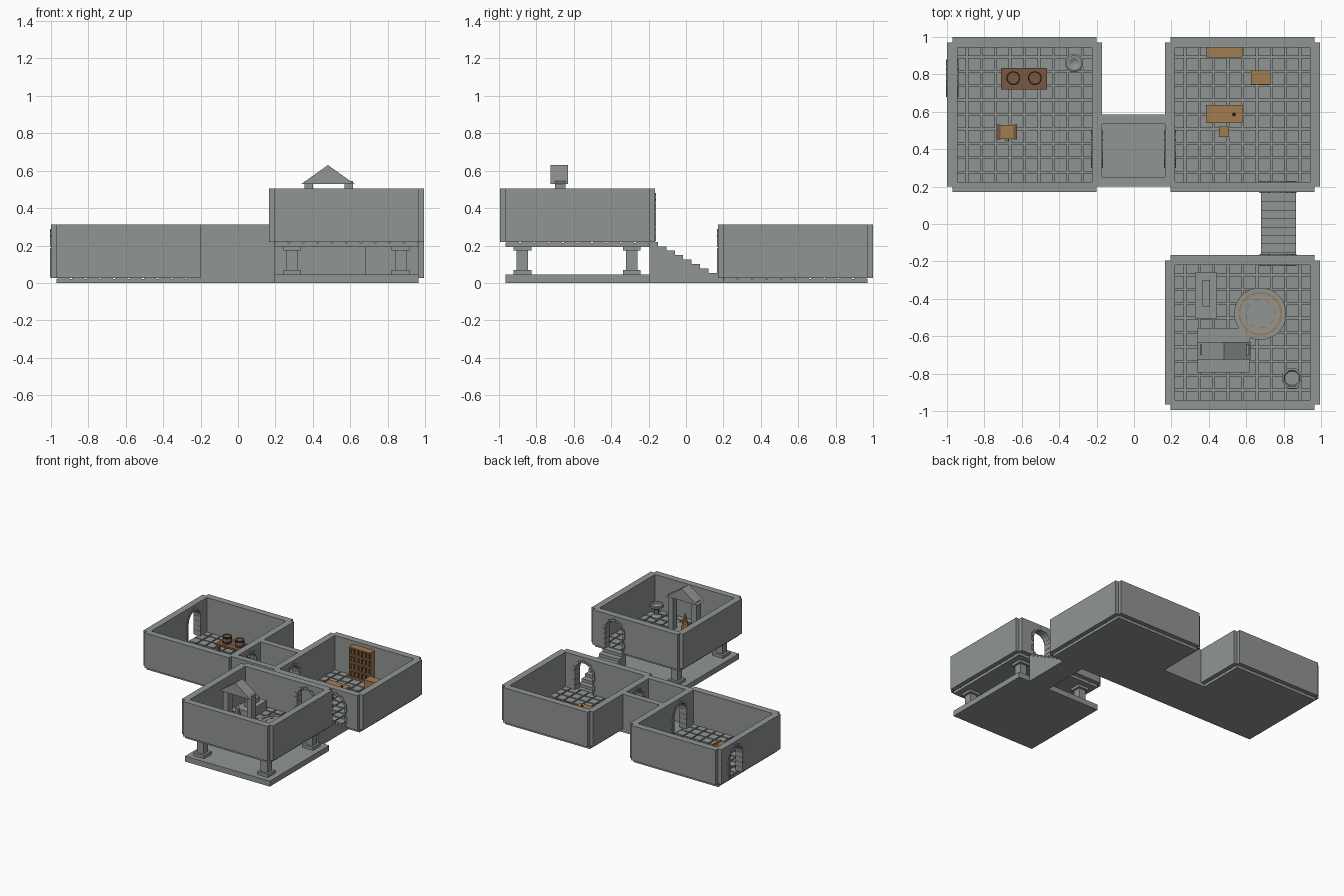
import bpy, bmesh
from math import sin, cos, pi
from mathutils import Matrix, Vector

if "Cube" in bpy.data.objects:
    bpy.data.objects.remove(bpy.data.objects["Cube"])


def material(name, rgb):
    m = bpy.data.materials.new(name)
    m.use_nodes = True
    m.diffuse_color = (*rgb, 1)
    m.node_tree.nodes["Principled BSDF"].inputs["Base Color"].default_value = (*rgb, 1)
    return m


STONE = material("grey stone", (0.28, 0.3, 0.29))
WOOD = material("light wood", (0.36, 0.2, 0.08))
DARK = material("dark wood", (0.19, 0.095, 0.05))
IRON = material("dark iron", (0.04, 0.04, 0.04))


def finish(bm, name, mat):
    bmesh.ops.recalc_face_normals(bm, faces=bm.faces[:])
    me = bpy.data.meshes.new(name)
    bm.to_mesh(me)
    bm.free()
    me.materials.append(mat)
    ob = bpy.data.objects.new(name, me)
    bpy.context.collection.objects.link(ob)
    return ob


def add_box(bm, x0, x1, y0, y1, z0, z1):
    m = Matrix.Translation(((x0 + x1) / 2, (y0 + y1) / 2, (z0 + z1) / 2))
    bmesh.ops.create_cube(bm, size=1, matrix=m @ Matrix.Diagonal((x1 - x0, y1 - y0, z1 - z0, 1)))


def boxes(name, mat, *dims):
    bm = bmesh.new()
    for d in dims:
        add_box(bm, *d)
    return finish(bm, name, mat)


def add_prism(bm, pts, offset):
    low = [bm.verts.new(p) for p in pts]
    high = [bm.verts.new(Vector(p) + Vector(offset)) for p in pts]
    n = len(pts)
    bm.faces.new(low)
    bm.faces.new(high[::-1])
    for i in range(n):
        bm.faces.new((low[i], low[(i + 1) % n], high[(i + 1) % n], high[i]))


def lathe(name, mat, x, y, profile, sides=16):
    """Turn a (radius, z) profile about a vertical axis."""
    bm = bmesh.new()
    rings = [[bm.verts.new((x + r * cos(2 * pi * (i + .5) / sides), y + r * sin(2 * pi * (i + .5) / sides), z))
              for i in range(sides)] for r, z in profile]
    for a, b in zip(rings, rings[1:]):
        for i in range(sides):
            j = (i + 1) % sides
            bm.faces.new((a[i], a[j], b[j], b[i]))
    bm.faces.new(rings[0])
    bm.faces.new(rings[-1])
    return finish(bm, name, mat)


# Arch doorways: opening shape and stone surround
HALF, RISE, DEPTH = 0.08, 0.16, 0.066


def wall_point(cx, cy, z0, along_x, u, v, d):
    return (cx + u, cy + d, z0 + v) if along_x else (cx + d, cy + u, z0 + v)


def cut_arch(wall, cx, cy, z0, along_x):
    outline = [(HALF, -.004)] + [(HALF * cos(pi * i / 12), RISE + HALF * sin(pi * i / 12)) for i in range(13)]
    outline.append((-HALF, -.004))
    bm = bmesh.new()
    a = [wall_point(cx, cy, z0, along_x, u, v, -.08) for u, v in outline]
    add_prism(bm, a, (0, .16, 0) if along_x else (.16, 0, 0))
    cutter = finish(bm, "arch_cutter", STONE)
    cutter.hide_render = True
    mod = wall.modifiers.new("arch", "BOOLEAN")
    mod.operation, mod.solver, mod.object = "DIFFERENCE", "EXACT", cutter
    bpy.context.view_layer.objects.active = wall
    bpy.ops.object.modifier_apply(modifier="arch")
    bpy.data.objects.remove(cutter)


def arch_surround(cx, cy, z0, along_x):
    bm = bmesh.new()
    off = (0, DEPTH, 0) if along_x else (DEPTH, 0, 0)

    def stone(quad):
        add_prism(bm, [wall_point(cx, cy, z0, along_x, u, v, -DEPTH / 2) for u, v in quad], off)

    r = HALF - .002
    for i in range(4):
        w = .1 if i % 2 else .092
        lo, hi = RISE * i / 4, RISE * (i + 1) / 4 - .002
        for s in (-1, 1):
            stone([(s * r, lo), (s * w, lo), (s * w, hi), (s * r, hi)])
    for i in range(9):
        w = .092 if i % 2 else .1
        a, b = pi * i / 9 + .01, pi * (i + 1) / 9 - .01
        stone([(q * cos(t), RISE + q * sin(t)) for q, t in ((r, a), (w, a), (w, b), (r, b))])
    finish(bm, "arch_surround", STONE)


# Rooms: slab, tile grid, and walls with notched corners
def room(name, cx, cy, z, arches):
    h, o, n = .385, .415, .36
    boxes(name + "_slab", STONE, (cx - h, cx + h, cy - h, cy + h, z, z + .02))
    bm = bmesh.new()
    p = 2 * h / 10
    for i in range(10):
        for j in range(10):
            x, y = cx - h + p * i, cy - h + p * j
            add_box(bm, x + .005, x + p - .005, y + .005, y + p - .005, z + .015, z + .03)
    finish(bm, name + "_tiles", STONE)
    bm = bmesh.new()
    corner = [(o, h), (h, h), (h, o)]
    outer = []
    for k in range(4):
        c, s = (1, 0, -1, 0)[k], (0, 1, 0, -1)[k]
        outer += [(cx + c * u - s * v, cy + s * u + c * v, z + .027) for u, v in corner]
    add_prism(bm, outer, (0, 0, .286))
    wall = finish(bm, name + "_walls", STONE)
    inner = boxes("room_cutter", STONE, (cx - n, cx + n, cy - n, cy + n, z - .1, z + .5))
    inner.hide_render = True
    mod = wall.modifiers.new("hollow", "BOOLEAN")
    mod.operation, mod.solver, mod.object = "DIFFERENCE", "EXACT", inner
    bpy.context.view_layer.objects.active = wall
    bpy.ops.object.modifier_apply(modifier="hollow")
    bpy.data.objects.remove(inner)
    for ax, ay, along_x in arches:
        cut_arch(wall, ax, ay, z + .03, along_x)
        arch_surround(ax, ay, z + .03, along_x)


MID = .3875
room("store_room", -.585, .585, 0, [(-.585 - MID, .78, False), (-.585 + MID, .4, False)])
room("study_room", .58, .585, 0, [(.58 - MID, .4, False), (.77, .585 - MID, True)])
room("shrine_room", .58, -.58, .193, [(.77, -.58 + MID, True)])

# Corridor between the back rooms
boxes("corridor_floor", STONE, (-.2, .195, .2, .585, 0, .03))
boxes("corridor_walls", STONE, (-.17, .165, .2, .25, .02, .313), (-.17, .165, .535, .585, .02, .313))

# Plinth and pillars below the raised room
boxes("plinth", STONE, (.195, .965, -.965, -.195, 0, .045))
for px in (.29, .87):
    for py in (-.875, -.29):
        boxes("pillar", STONE,
              *[(px - r, px + r, py - r, py + r, a, b)
                for r, a, b in ((.048, .045, .07), (.03, .07, .175), (.048, .172, .195))])

# Solid staircase
STEPS = 8
boxes("staircase", STONE, *[(.68, .865, -.195 if i == 0 else -.15 + .045 * (i - 1), -.15 + .045 * i,
                             0, .22 - .024 * i) for i in range(STEPS)], (.68, .865, .16, .2, 0, .03))

# Store room: bench with two buckets, chest and pedestal
boxes("bench", DARK, (-.71, -.465, .72, .835, .07, .085),
      *[(x, x + .02, y, y + .02, .03, .07) for x in (-.7, -.495) for y in (.725, .81)])
for bx in (-.645, -.53):
    lathe("barrel", DARK, bx, .78, [(.03, .085), (.037, .11), (.031, .14)])
    for bz in (.095, .128):
        lathe("barrel_hoop", IRON, bx, .78, [(.036, bz), (.037, bz + .006)])
    lathe("barrel_rim", IRON, bx, .78, [(.035, .135), (.035, .143), (.029, .143), (.029, .139)])
boxes("chest", WOOD, (-.72, -.64, .455, .53, .03, .095), (-.69, -.67, .445, .455, .07, .085))
boxes("chest_bands", DARK, (-.735, -.715, .452, .533, .03, .1), (-.645, -.625, .452, .533, .03, .1))
lathe("pedestal", STONE, -.32, .86, [(.05, .03), (.05, .045), (.025, .055), (.018, .09), (.042, .11),
                                    (.042, .12), (.03, .12), (.01, .11)], 12)

# Study: bookcase, desk, stool and cabinet
boxes("bookcase", WOOD, (.385, .58, .935, .945, .03, .285), (.385, .395, .89, .945, .03, .285),
      (.57, .58, .89, .945, .03, .285),
      *[(.385, .58, .89, .94, .03 + .061 * i, .041 + .061 * i) for i in range(5)])
boxes("books", DARK, *[(.4 + .034 * i, .424 + .034 * i, .902, .936, .04 + .061 * r, .08 + .061 * r + .005 * (i % 3))
                       for i in range(5) for r in range(4)])
boxes("desk", WOOD, (.385, .58, .54, .635, .1, .113),
      *[(x, x + .015, y, y + .015, .03, .1) for x in (.39, .56) for y in (.545, .615)])
lathe("inkwell", IRON, .535, .585, [(.009, .113), (.006, .126)], 8)
boxes("stool", WOOD, (.455, .508, .465, .52, .07, .08),
      *[(x, x + .01, y, y + .01, .03, .07) for x in (.457, .496) for y in (.467, .508)])
boxes("cabinet", WOOD, (.625, .73, .745, .82, .03, .135))

# Shrine: platform, posts, gabled roof and flame
boxes("shrine_platform", STONE, (.34, .62, -.795, -.555, .22, .26))
boxes("shrine_posts", STONE, (.355, .4, -.7, -.645, .26, .545), (.57, .615, -.7, -.645, .26, .545))
bm = bmesh.new()
add_prism(bm, [(.34, -.725, .53), (.622, -.725, .53), (.481, -.725, .63)], (0, .095, 0))
finish(bm, "shrine_roof", STONE)
lathe("shrine_flame", WOOD, .48, -.675, [(.035, .26), (.03, .3), (.002, .415)], 10)

# Stepped altar, ritual dais and basin
boxes("altar", STONE, (.325, .445, -.505, -.26, .22, .3), (.365, .405, -.44, -.3, .3, .335))
lathe("dais", STONE, .675, -.48, [(.14, .22), (.14, .265)], 24)


def dais_arcs(name, r0, r1, count, fill):
    bm = bmesh.new()
    for i in range(count):
        a = 2 * pi * i / count
        for k in range(3):
            b, c = a + fill * 2 * pi / count * k / 3, a + fill * 2 * pi / count * (k + 1) / 3
            add_prism(bm, [(.675 + r * cos(t), -.48 + r * sin(t), .263)
                           for r, t in ((r0, b), (r1, b), (r1, c), (r0, c))], (0, 0, .006))
    finish(bm, name, WOOD)


dais_arcs("dais_outer_ring", .106, .117, 12, .9)
dais_arcs("dais_inner_ring", .072, .079, 8, .45)
lathe("basin", STONE, .845, -.825, [(.04, .22), (.04, .235), (.018, .25), (.018, .29), (.058, .315),
                                   (.058, .33), (.046, .33), (.04, .318)], 8)
